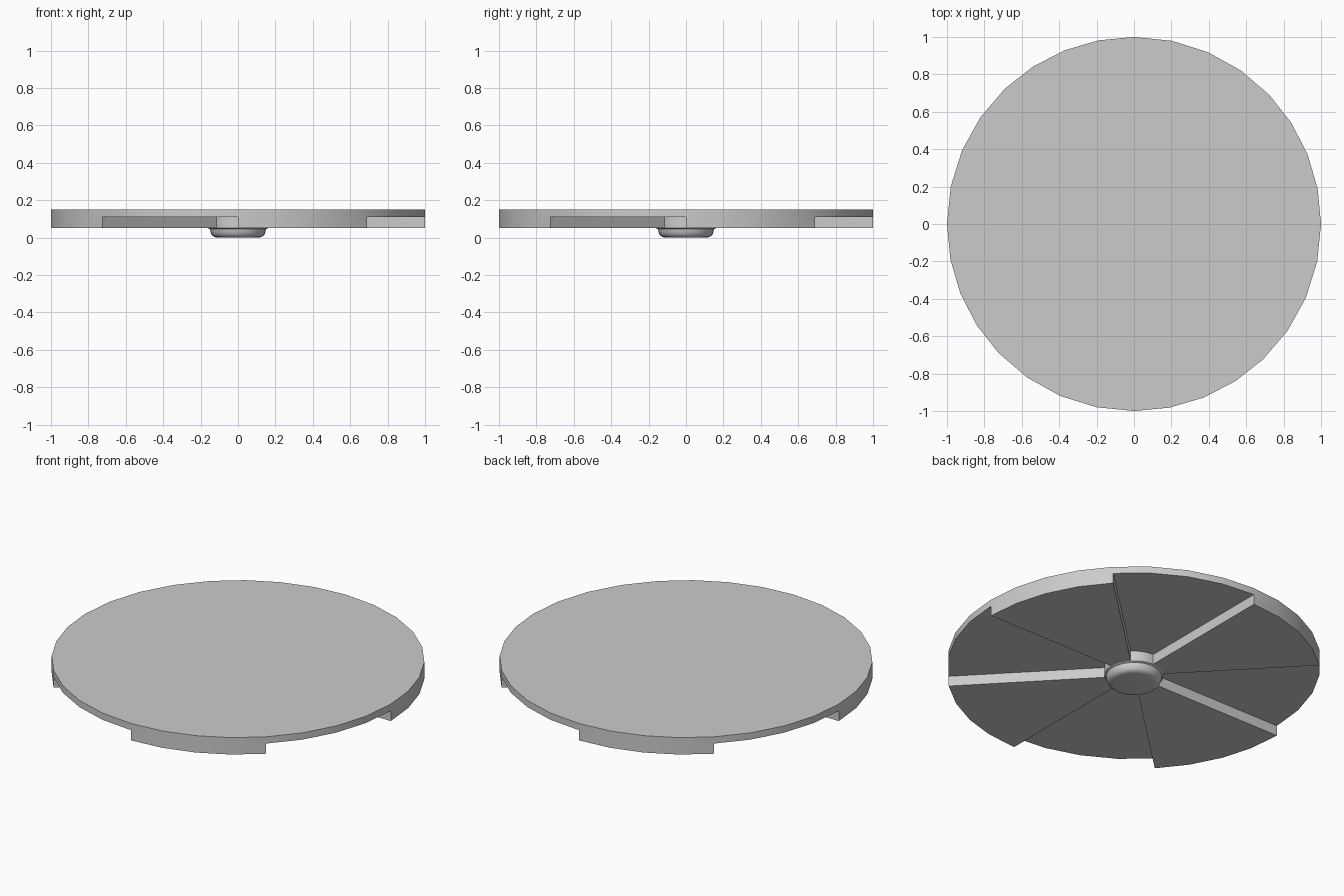
import bpy, bmesh
from math import cos, sin, radians

if "Cube" in bpy.data.objects:
    bpy.data.objects.remove(bpy.data.objects["Cube"])

TOP, STEP, LOW = 0.15, 0.11, 0.05   # plate top, recess floor, blade underside
HUB_R, PER = 0.16, 4                # hub radius, rim facets per sector
BLADE = 43.6                        # blade sweep in degrees (rest of 90 is recess)

# Angles around the disc: each quarter is one blade followed by one recess
angles = []
for q in range(4):
    angles += [(radians(90 * q + BLADE * i / PER), True) for i in range(PER)]
    angles += [(radians(90 * q + BLADE + (90 - BLADE) * i / PER), False) for i in range(PER)]
N = len(angles)


def finish(bm, name, angle):
    bmesh.ops.remove_doubles(bm, verts=bm.verts, dist=1e-5)
    bmesh.ops.recalc_face_normals(bm, faces=bm.faces)
    mesh = bpy.data.meshes.new(name)
    bm.to_mesh(mesh)
    bm.free()
    ob = bpy.data.objects.new(name, mesh)
    bpy.context.collection.objects.link(ob)
    bpy.ops.object.select_all(action='DESELECT')
    ob.select_set(True)
    bpy.context.view_layer.objects.active = ob
    bpy.ops.object.shade_smooth_by_angle(angle=radians(angle))


def face(bm, pts):
    bm.faces.new([bm.verts.new(p) for p in pts])


def pt(r, a, z):
    return (r * cos(a), r * sin(a), z)


# Disc with raised blade sectors on the underside
bm = bmesh.new()
face(bm, [pt(1, a, TOP) for a, _ in angles])
for i, (a, blade) in enumerate(angles):
    b = angles[(i + 1) % N][0]
    zb = LOW if blade else STEP
    face(bm, [pt(1, a, STEP), pt(1, b, STEP), pt(1, b, TOP), pt(1, a, TOP)])
    if blade:
        face(bm, [pt(1, a, LOW), pt(1, b, LOW), pt(1, b, STEP), pt(1, a, STEP)])
    face(bm, [pt(HUB_R, a, zb), pt(HUB_R, b, zb), pt(1, b, zb), pt(1, a, zb)])
    if i % PER == 0:                # radial wall between blade and recess
        face(bm, [pt(HUB_R, a, LOW), pt(1, a, LOW), pt(1, a, STEP), pt(HUB_R, a, STEP)])
finish(bm, "bladed_disc", 30)

# Rounded hub in the middle of the underside
profile = [(HUB_R, STEP), (HUB_R, LOW), (0.15, 0.045), (0.147, 0.03),
           (0.14, 0.013), (0.127, 0.003), (0.11, 0.0)]
bm = bmesh.new()
for i, (a, _) in enumerate(angles):
    b = angles[(i + 1) % N][0]
    for (r0, z0), (r1, z1) in zip(profile, profile[1:]):
        face(bm, [pt(r0, a, z0), pt(r0, b, z0), pt(r1, b, z1), pt(r1, a, z1)])
face(bm, [pt(0.11, a, 0) for a, _ in angles])
finish(bm, "hub", 45)

# The hub is an open shell on top, so make sure it faces outward
hub = bpy.data.objects["hub"].data
if hub.polygons[-1].normal.z > 0:
    hub.flip_normals()
